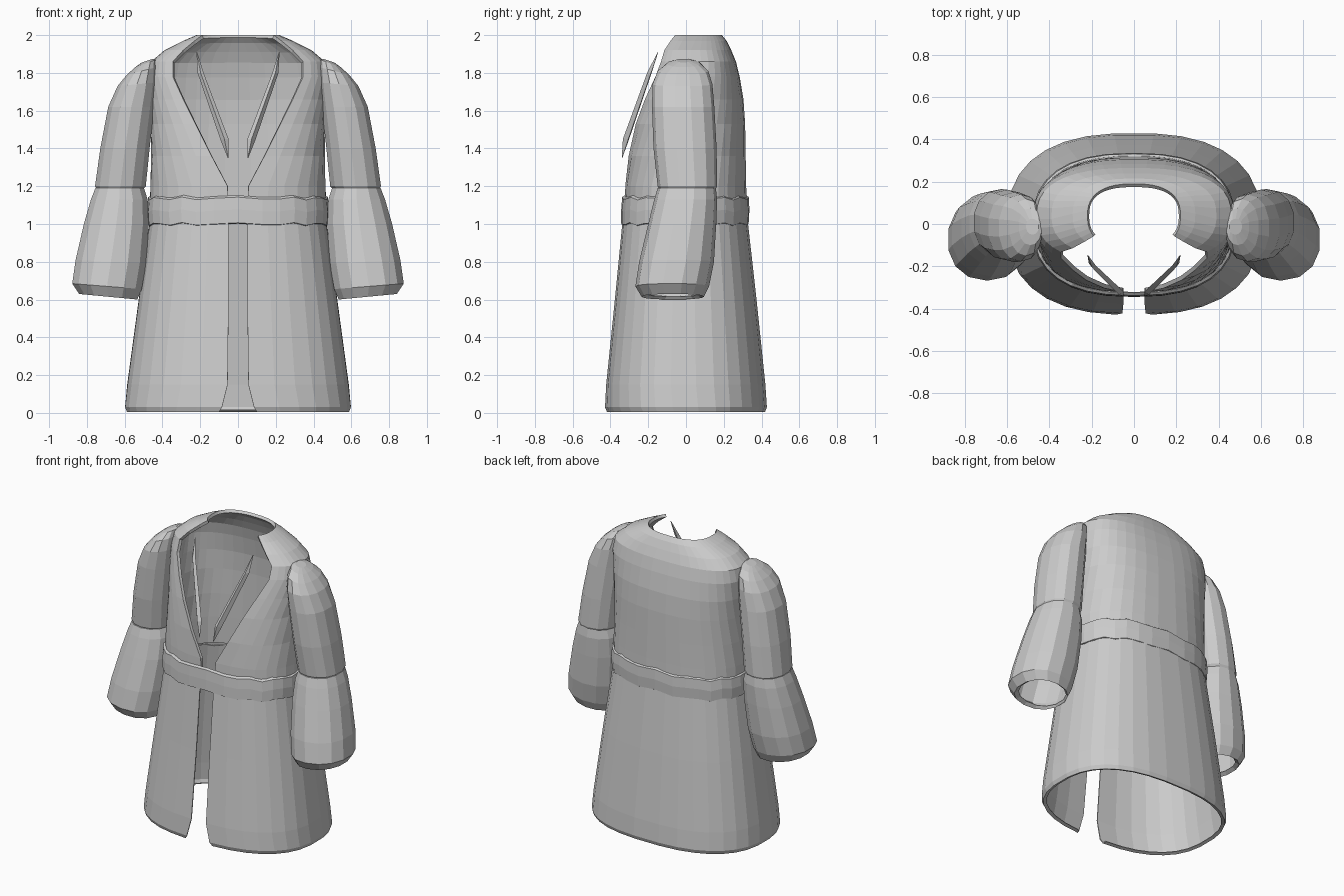
import bpy, bmesh, math
from math import sin, cos, pi

cube = bpy.data.objects.get("Cube")
if cube:
    bpy.data.objects.remove(cube)

cloth = bpy.data.materials.new("grey cloth")
cloth.use_nodes = True
GREY = (0.6, 0.6, 0.6, 1)
cloth.diffuse_color = GREY
cloth.node_tree.nodes["Principled BSDF"].inputs["Base Color"].default_value = GREY


def section(z, half_x, front, back, gap=0.0, count=32, power=2.5, cx=0.0, tilt=0.0):
    """Rounded cross-section, running round from one side of a front gap to the other."""
    start = math.asin((gap / half_x) ** (power / 2)) if gap else 0
    steps = count - 1 if gap else count
    cy, ry = (front + back) / 2, (back - front) / 2
    points = []
    for i in range(count):
        a = start + (2 * pi - 2 * start) * i / steps
        px = math.copysign(abs(sin(a)) ** (2 / power), sin(a))
        py = math.copysign(abs(cos(a)) ** (2 / power), cos(a))
        points.append((cx + half_x * px, cy - ry * py, z + tilt * px))
    return points


def loft(name, rows, closed=True, cap_first=False, cap_last=False, thickness=0.0):
    """Skin a list of equal sections; thickness grows inwards."""
    bm = bmesh.new()
    rings = [[bm.verts.new(p) for p in row] for row in rows]
    n = len(rings[0])
    for low, high in zip(rings, rings[1:]):
        for i in range(n if closed else n - 1):
            j = (i + 1) % n
            bm.faces.new((low[i], low[j], high[j], high[i]))
    if cap_first:
        bm.faces.new(rings[0][::-1])
    if cap_last:
        bm.faces.new(rings[-1])
    mesh = bpy.data.meshes.new(name)
    bm.to_mesh(mesh)
    bm.free()
    mesh.materials.append(cloth)
    obj = bpy.data.objects.new(name, mesh)
    bpy.context.collection.objects.link(obj)
    if thickness:
        mod = obj.modifiers.new("Cloth", "SOLIDIFY")
        mod.thickness = thickness
        mod.offset = -1
    return obj


# Upper body, open down the front in a deep neckline
torso = [
    (1.02, 0.470, -0.325, 0.325, 0.05),
    (1.20, 0.465, -0.322, 0.320, 0.055),
    (1.36, 0.460, -0.310, 0.317, 0.14),
    (1.53, 0.460, -0.287, 0.314, 0.225),
    (1.66, 0.468, -0.255, 0.305, 0.29),
    (1.78, 0.475, -0.215, 0.285, 0.345),
    (1.86, 0.460, -0.185, 0.265, 0.345),
    (1.92, 0.390, -0.160, 0.240, 0.29),
    (1.97, 0.290, -0.130, 0.215, 0.23),
    (2.00, 0.220, -0.115, 0.190, 0.19),
]
loft("robe_body", [section(*r) for r in torso], closed=False, thickness=0.02)

# Flared skirt with a front slit, rounded corners and a tucked hem
skirt = [
    (0.012, 0.570, -0.400, 0.400, 0.11),
    (0.005, 0.590, -0.420, 0.420, 0.10),
    (0.03, 0.600, -0.430, 0.430, 0.085),
    (0.15, 0.588, -0.423, 0.422, 0.055),
    (0.60, 0.527, -0.377, 0.375, 0.05),
    (1.00, 0.470, -0.338, 0.330, 0.05),
    (1.08, 0.460, -0.325, 0.320, 0.05),
]
loft("robe_skirt", [section(*r) for r in skirt], closed=False, thickness=0.006)

# Belt, slightly rumpled along both edges
belt = [
    (0.995, 0.462, -0.328, 0.322),
    (1.00, 0.478, -0.345, 0.332),
    (1.07, 0.482, -0.343, 0.336),
    (1.135, 0.476, -0.338, 0.332),
    (1.145, 0.460, -0.325, 0.318),
]
rows = []
for r in belt:
    ring = section(*r)
    rows.append([(x, y, z + 0.008 * sin(i * 2.4 + r[0])) for i, (x, y, z) in enumerate(ring)])
loft("belt", rows, thickness=0.006)

# Sleeve sections: height, inner x, outer x, front, back, tilt
upper = [
    (1.17, 0.510, 0.745, -0.135, 0.150, 0.0),
    (1.20, 0.485, 0.760, -0.150, 0.165, 0.0),
    (1.40, 0.465, 0.732, -0.172, 0.162, 0.0),
    (1.62, 0.440, 0.690, -0.180, 0.150, 0.0),
    (1.74, 0.430, 0.640, -0.177, 0.140, -0.01),
    (1.81, 0.430, 0.590, -0.150, 0.118, -0.02),
    (1.85, 0.435, 0.545, -0.100, 0.075, -0.02),
    (1.865, 0.450, 0.510, -0.050, 0.025, -0.01),
]
lower = [
    (0.63, 0.540, 0.820, -0.210, 0.075, 0.015),
    (0.615, 0.530, 0.845, -0.235, 0.095, 0.015),
    (0.67, 0.505, 0.882, -0.268, 0.122, 0.015),
    (0.80, 0.482, 0.864, -0.248, 0.148, 0.01),
    (1.00, 0.468, 0.820, -0.200, 0.160, 0.0),
    (1.13, 0.475, 0.782, -0.168, 0.165, 0.0),
    (1.19, 0.495, 0.758, -0.150, 0.158, 0.0),
    (1.20, 0.530, 0.730, -0.120, 0.130, 0.0),
]


def sleeve_rows(table, side):
    rows = []
    for z, inner, outer, front, back, tilt in table:
        ring = section(z, (outer - inner) / 2, front, back, count=14, power=2.2,
                       cx=(inner + outer) / 2, tilt=tilt)
        rows.append(ring if side > 0 else [(-x, y, z) for x, y, z in ring][::-1])
    return rows


def lapel_rows(side):
    """Slim pointed blade: centre line with a half width."""
    spine = [(0.052, -0.338, 1.35, 0.002), (0.072, -0.312, 1.45, 0.022),
             (0.198, -0.190, 1.80, 0.016), (0.218, -0.148, 1.91, 0.002)]
    rows = []
    for x, y, z, w in spine:
        ring = [(x - w, y - w * 0.3, z), (x, y - w, z), (x + w, y + w * 0.3, z), (x, y + w * 0.5, z)]
        rows.append(ring if side > 0 else [(-px, py, pz) for px, py, pz in ring][::-1])
    return rows


for side, label in ((1, "left"), (-1, "right")):
    loft(label + "_upper_sleeve", sleeve_rows(upper, side), cap_last=True)
    loft(label + "_lower_sleeve", sleeve_rows(lower, side), thickness=0.006)
    loft(label + "_lapel", lapel_rows(side), cap_first=True, cap_last=True)
